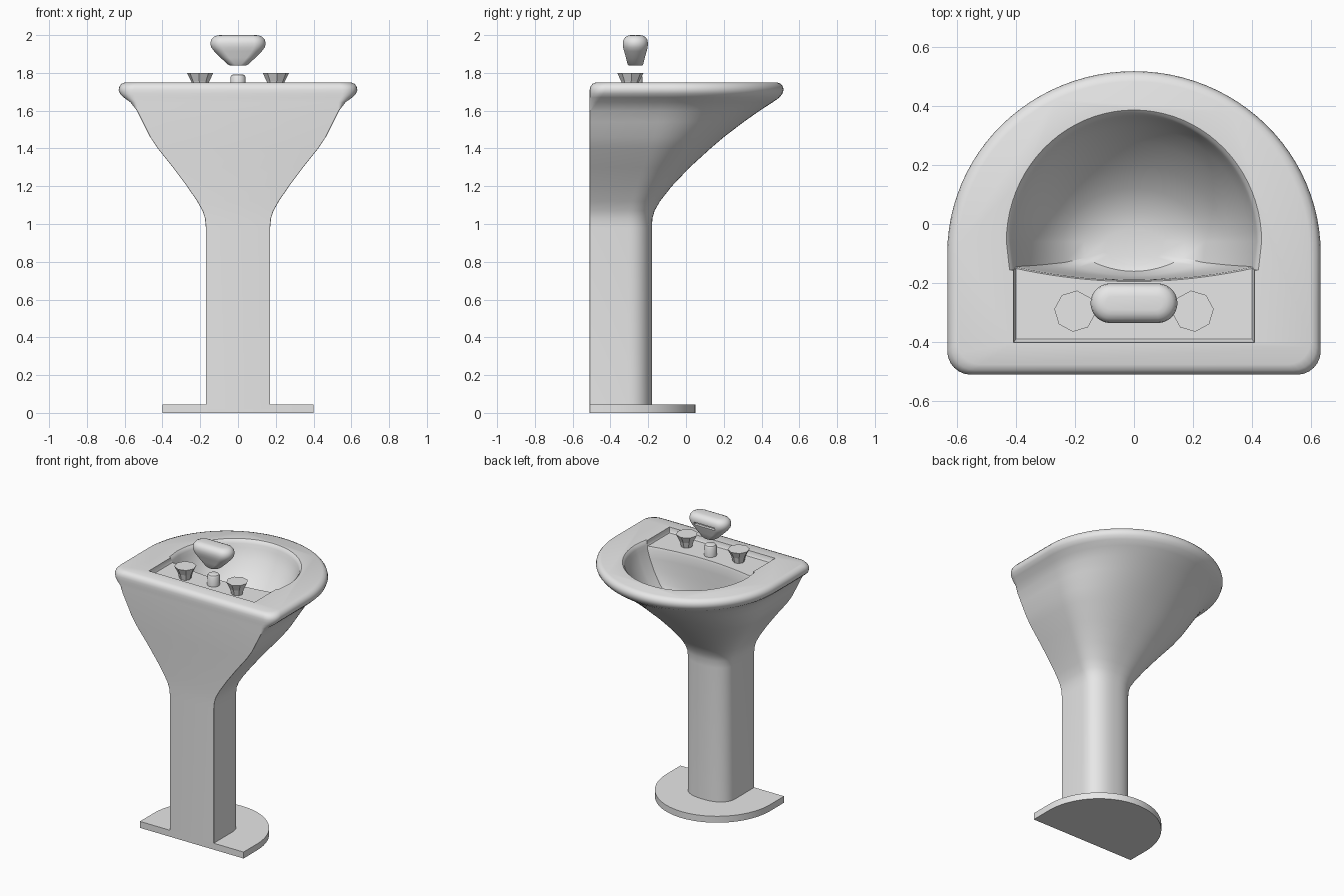
import bpy, bmesh, math

if "Cube" in bpy.data.objects:
    bpy.data.objects.remove(bpy.data.objects["Cube"], do_unlink=True)

porcelain = bpy.data.materials.new("grey porcelain")
porcelain.use_nodes = True
GREY = (0.8, 0.8, 0.8, 1)
porcelain.diffuse_color = GREY
porcelain.node_tree.nodes["Principled BSDF"].inputs["Base Color"].default_value = GREY

BACK = -0.51
DECK = 1.715


def lerp(a, b, t):
    return a + (b - a) * t


def signed_pow(v, e):
    return math.copysign(abs(v) ** e, v)


def loft(name, rings):
    """Skin a stack of equal-length rings and cap both ends."""
    bm = bmesh.new()
    loops = [[bm.verts.new(p) for p in ring] for ring in rings]
    count = len(loops[0])
    for low, high in zip(loops, loops[1:]):
        for i in range(count):
            j = (i + 1) % count
            bm.faces.new((low[i], low[j], high[j], high[i]))
    bm.faces.new(loops[0][::-1])
    bm.faces.new(loops[-1])
    bmesh.ops.recalc_face_normals(bm, faces=bm.faces)
    mesh = bpy.data.meshes.new(name)
    bm.to_mesh(mesh)
    bm.free()
    mesh.materials.append(porcelain)
    obj = bpy.data.objects.new(name, mesh)
    bpy.context.collection.objects.link(obj)
    return obj


def select(obj):
    bpy.ops.object.select_all(action='DESELECT')
    obj.select_set(True)
    bpy.context.view_layer.objects.active = obj


def smooth(obj, degrees=35):
    select(obj)
    bpy.ops.object.shade_smooth_by_angle(angle=math.radians(degrees))


def cut(obj, cutter):
    mod = obj.modifiers.new("cut", 'BOOLEAN')
    mod.operation = 'DIFFERENCE'
    mod.solver = 'EXACT'
    mod.object = cutter
    select(obj)
    bpy.ops.object.modifier_apply(modifier=mod.name)
    bpy.data.objects.remove(cutter, do_unlink=True)


def d_ring(z, w, back, mid, front, radius, power=2.0, steps=48):
    """D-shaped outline: flat back with rounded corners, elliptical front."""
    pts = []
    for k in range(7):
        a = math.radians(-90 + 15 * k)
        pts.append((w - radius + radius * math.cos(a), back + radius + radius * math.sin(a), z))
    for k in range(steps + 1):
        a = math.pi * k / steps
        x = w * signed_pow(math.cos(a), 2 / power)
        pts.append((x, mid + (front - mid) * math.sin(a) ** (2 / power), z))
    for k in range(7):
        a = math.radians(180 + 15 * k)
        pts.append((-w + radius + radius * math.cos(a), back + radius + radius * math.sin(a), z))
    return pts


def box_ring(z, x, y0, y1):
    return [(-x, y0, z), (x, y0, z), (x, y1, z), (-x, y1, z)]


# Pedestal and basin exterior: height, half width, front reach
profile = [(0.02, .17, -.18), (0.98, .17, -.18), (1.03, .175, -.178), (1.07, .188, -.166),
           (1.12, .216, -.138), (1.2, .27, -.075), (1.3, .345, .02), (1.4, .425, .13),
           (1.46, .465, .2), (1.54, .505, .305), (1.6, .535, .39), (1.645, .57, .46),
           (1.67, .605, .495), (1.69, .625, .51), (1.71, .632, .517), (1.728, .628, .513),
           (1.742, .617, .502), (1.75, .598, .482)]
rings = []
for z, w, front in profile:
    t = min(1, (w - .17) / .45)
    corner = lerp(.004, .08, max(0, min(1, (z - 1.6) / .1)))
    back = BACK + max(0, .632 - w) * (z > DECK)
    rings.append(d_ring(z, w, back, lerp(-.31, -.1, t), front, corner, lerp(2.4, 2, t)))
sink = loft("sink_body", rings)

# Recess for the tap deck
cut(sink, loft("deck_cutter", [box_ring(DECK, .4, -.39, -.13),
                               box_ring(DECK + .012, .405, -.398, -.13),
                               box_ring(1.8, .415, -.408, -.13)]))


# Bowl: height, half width, front reach, backward shift of the rear wall
def bowl_ring(z, w, front, shift):
    mid = -.06
    pts = [(w * math.cos(math.pi * k / 40), mid + (front - mid) * math.sin(math.pi * k / 40), z)
           for k in range(41)]
    for k in range(21):
        u = -1 + k / 10
        pts.append((u * w * .975, -.19 + shift + .045 * u * u, z))
    return pts


bowl = [(1.36, .1, -.02, .05), (1.37, .17, .04, .03), (1.41, .24, .12, .015),
        (1.48, .305, .2, .008), (1.56, .355, .275, .004), (1.64, .39, .33, .002),
        (1.7, .41, .36, 0), (1.725, .416, .367, -.008), (1.74, .422, .375, -.01),
        (1.752, .434, .388, -.01), (1.8, .434, .388, -.01)]
cut(sink, loft("bowl_cutter", [bowl_ring(*b) for b in bowl]))
smooth(sink)

# Foot plate
foot = loft("foot_plate", [d_ring(z, .4, BACK, -.36, .05, .002) for z in (0, .045)])
smooth(foot)


def round_ring(z, radius, x, y, sides, turn=0.0):
    return [(x + radius * math.cos(turn + math.tau * k / sides),
             y + radius * math.sin(turn + math.tau * k / sides), z) for k in range(sides)]


# Faceted tap handles
for side, name in ((1, "left_handle"), (-1, "right_handle")):
    turn = math.radians(6 * side)
    loft(name, [round_ring(z, r, .2 * side, -.295, 8, turn)
                for z, r in ((DECK - .005, .036), (1.755, .048), (1.8, .07))])

# Spout stem
stem = loft("spout_stem", [round_ring(z, r, 0, -.27, 24)
                           for z, r in ((DECK - .005, .04), (1.778, .04), (1.788, .034), (1.792, .024))])
smooth(stem)


# Spout head: pill-shaped sections given by height, half length, half depth
def pill_ring(z, length, depth):
    pts = []
    for k in range(32):
        a = math.tau * (k + .5) / 32
        pts.append(((length - depth) * math.copysign(1, math.cos(a)) + depth * math.cos(a),
                    -.268 + depth * math.sin(a), z))
    return pts


head = loft("spout_head", [pill_ring(*p) for p in (
    (1.838, .042, .036), (1.846, .056, .042), (1.88, .092, .05), (1.915, .127, .06),
    (1.935, .142, .065), (1.955, .147, .067), (1.975, .143, .064),
    (1.99, .13, .053), (1.998, .112, .037), (2.0, .095, .022))])
# Outlet slot facing the bowl
cut(head, loft("slot_cutter", [box_ring(z, .08, -.225, -.18) for z in (1.93, 1.948)]))
smooth(head)
